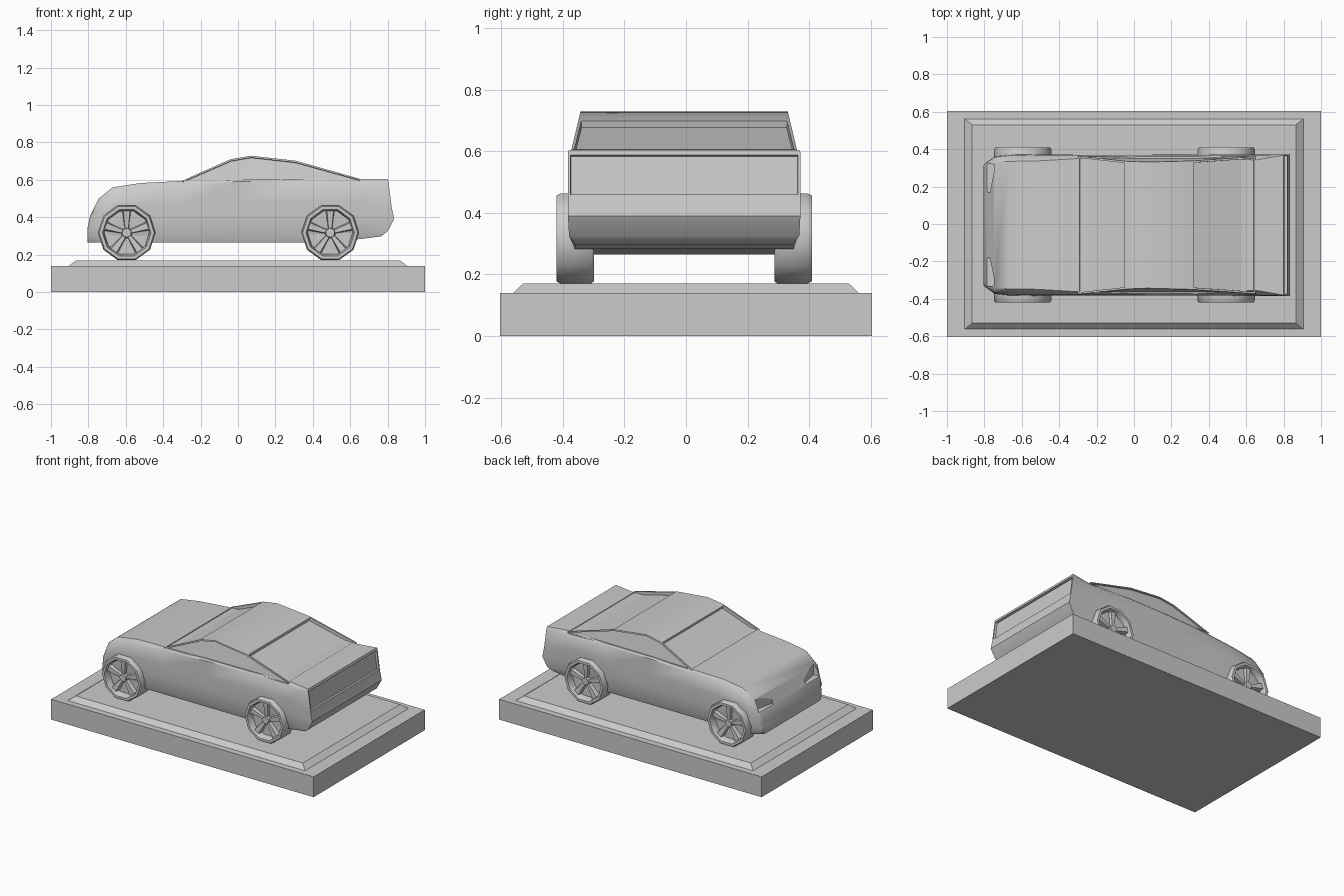
import bpy, bmesh, math
from mathutils import Matrix, Vector

old = bpy.data.objects.get("Cube")
if old:
    bpy.data.objects.remove(old, do_unlink=True)

grey = bpy.data.materials.new("plain_grey")
grey.use_nodes = True
GREY = (0.6, 0.6, 0.6, 1)
grey.diffuse_color = GREY
grey.node_tree.nodes["Principled BSDF"].inputs["Base Color"].default_value = GREY

SHIFT = -0.006  # the car sits slightly off the plinth's centre line


def finish(name, bm, angle=None, offset=(0, 0, 0)):
    bmesh.ops.recalc_face_normals(bm, faces=bm.faces)
    me = bpy.data.meshes.new(name)
    bm.to_mesh(me)
    bm.free()
    me.materials.append(grey)
    ob = bpy.data.objects.new(name, me)
    bpy.context.collection.objects.link(ob)
    ob.location = offset
    if angle:
        bpy.ops.object.select_all(action="DESELECT")
        ob.select_set(True)
        bpy.context.view_layer.objects.active = ob
        bpy.ops.object.shade_smooth_by_angle(angle=math.radians(angle))
    return ob


def bridge(bm, rings, closed=True):
    for a, b in zip(rings, rings[1:]):
        n = len(a)
        for i in range(n if closed else n - 1):
            j = (i + 1) % n
            bm.faces.new((a[i], a[j], b[j], b[i]))


def recess(bm, faces, border, depth):
    bmesh.ops.recalc_face_normals(bm, faces=bm.faces)
    bmesh.ops.inset_region(bm, faces=faces, thickness=border)
    bmesh.ops.inset_region(bm, faces=faces, thickness=0.002, depth=-depth)


# Plinth: a slab with a bevelled tier on top
def frustum(name, low, high, z0, z1):
    bm = bmesh.new()
    rings = [[bm.verts.new((sx * w, sy * d, z)) for sx, sy in ((-1, -1), (1, -1), (1, 1), (-1, 1))]
             for (w, d), z in ((low, z0), (high, z1))]
    bridge(bm, rings)
    bm.faces.new(rings[0])
    bm.faces.new(rings[1])
    finish(name, bm)


frustum("plinth_slab", (1, 0.605), (1, 0.605), 0, 0.14)
frustum("plinth_tier", (0.905, 0.562), (0.865, 0.53), 0.14, 0.17)

# Lower body: cross-sections from nose to tail, (x, bottom, top, half width, edge rounding)
sections = [
    (-0.79, 0.265, 0.41, 0.335, 0.02),
    (-0.745, 0.265, 0.50, 0.367, 0.03),
    (-0.67, 0.265, 0.56, 0.376, 0.035),
    (-0.52, 0.265, 0.583, 0.378, 0.035),
    (-0.30, 0.265, 0.594, 0.376, 0.02),
    (0.02, 0.265, 0.602, 0.376, 0.01),
    (0.34, 0.265, 0.604, 0.377, 0.01),
    (0.65, 0.283, 0.605, 0.378, 0.03),
]


def half_ring(x, zb, zt, w, e):
    h = zt - zb
    return [(x, w * 0.94, zb), (x, w * 0.985, zb + h * 0.15), (x, w, zb + h * 0.42),
            (x, w, zb + h * 0.65), (x, w - e * 0.12, zt - e), (x, w - e, zt)]


bm = bmesh.new()
halves = [half_ring(*s) for s in sections]
nose = half_ring(-0.805, 0.265, 0.34, 0.32, 0.015)
tail = [(0.765, 0.355, 0.298), (0.80, 0.374, 0.325), (0.835, 0.378, 0.39),
        (0.822, 0.378, 0.452), (0.803, 0.378, 0.596), (0.80, 0.374, 0.605)]
rings = []
for half in [nose] + halves + [tail]:
    right = [bm.verts.new((x, -y, z)) for x, y, z in half]
    left = [bm.verts.new(p) for p in reversed(half)]
    rings.append(right + left)
bridge(bm, rings)
caps = []
for ring in (rings[0], rings[-1]):
    for i in range(5):
        caps.append(bm.faces.new((ring[i], ring[i + 1], ring[-2 - i], ring[-1 - i])))
# Recessed tail panel
recess(bm, [caps[8]], 0.012, 0.015)
body = finish("car_body", bm, 40, (0, SHIFT, 0))

# Headlight pockets cut into the nose corners
for side in (-1, 1):
    bm = bmesh.new()
    bmesh.ops.create_cube(bm, size=1, matrix=Matrix.Translation((-0.79, side * 0.255, 0.455))
                          @ Matrix.Rotation(side * -0.2, 4, "Z") @ Matrix.Diagonal((0.07, 0.15, 0.075, 1)))
    cutter = finish("headlight_cutter", bm, None, (0, SHIFT, 0))
    cutter.hide_render = True
    cutter.hide_viewport = True
    cutter.display_type = "WIRE"
    mod = body.modifiers.new("headlight_pocket", "BOOLEAN")
    mod.object = cutter
    mod.solver = "EXACT"

# Cabin: roof line with recessed glass on all four sides
roof_line = [(-0.30, 0.595), (-0.04, 0.710), (0.07, 0.729), (0.31, 0.702), (0.65, 0.606)]
bm = bmesh.new()
rows = []
for x, z in roof_line:
    y = 0.368 - 0.24 * (z - 0.6)
    rows.append([bm.verts.new(p) for p in ((x, -0.368, 0.59), (x, -y, z), (x, y, z), (x, 0.368, 0.59))])
bridge(bm, rows, closed=False)
bm.faces.ensure_lookup_table()
panels = [bm.faces[i * 3:i * 3 + 3] for i in range(4)]
windshield, rear_window = panels[0][1], panels[3][1]
sides = [[p[k] for p in panels] for k in (0, 2)]
bmesh.ops.recalc_face_normals(bm, faces=bm.faces)
if windshield.normal.z < 0:
    bmesh.ops.reverse_faces(bm, faces=bm.faces)
for group, border, depth in (([windshield], 0.014, 0.022), ([rear_window], 0.014, 0.022),
                             (sides[0], 0.009, 0.008), (sides[1], 0.009, 0.008)):
    bmesh.ops.inset_region(bm, faces=group, thickness=border, use_boundary=True)
    bmesh.ops.inset_region(bm, faces=group, thickness=0.001, depth=-depth, use_boundary=True)
finish("cabin", bm, 25, (0, SHIFT, 0))


# Wheels: a ten-sided tyre with a dished rim, five spokes and a hub
def spoke(bm, angle):
    turn = Matrix.Rotation(angle, 4, "Y")
    ends = []
    for r, w, y in ((0.02, 0.012, 0.098), (0.122, 0.026, 0.106)):
        ends.append([bm.verts.new(turn @ Vector(p)) for p in
                     ((-w, y - 0.03, r), (w, y - 0.03, r), (w * 0.7, y, r), (-w * 0.7, y, r))])
    bridge(bm, ends)
    for e in ends:
        bm.faces.new(e)


def wheel(name, x, side):
    bm = bmesh.new()
    profile = [(0.146, 0), (0.154, 0.01), (0.154, 0.108), (0.147, 0.122),
               (0.130, 0.122), (0.124, 0.108), (0.120, 0.075)]
    rings = [[bm.verts.new((r * math.sin(a), y, r * math.cos(a)))
              for a in (math.tau * (i + 0.5) / 10 for i in range(10))] for r, y in profile]
    bridge(bm, rings)
    bm.faces.new(rings[0])
    bm.faces.new(rings[-1])
    for i in range(5):
        spoke(bm, math.tau * i / 5)
    bmesh.ops.create_cone(bm, cap_ends=True, segments=10, radius1=0.03, radius2=0.024, depth=0.035,
                          matrix=Matrix.Translation((0, 0.09, 0)) @ Matrix.Rotation(-math.pi / 2, 4, "X"))
    if side < 0:
        bmesh.ops.scale(bm, vec=(1, -1, 1), verts=bm.verts)
    finish(name, bm, 38, (x, side * 0.293 + SHIFT, 0.317))


for side, label in ((-1, "right"), (1, "left")):
    wheel("front_wheel_" + label, -0.595, side)
    wheel("rear_wheel_" + label, 0.493, side)
